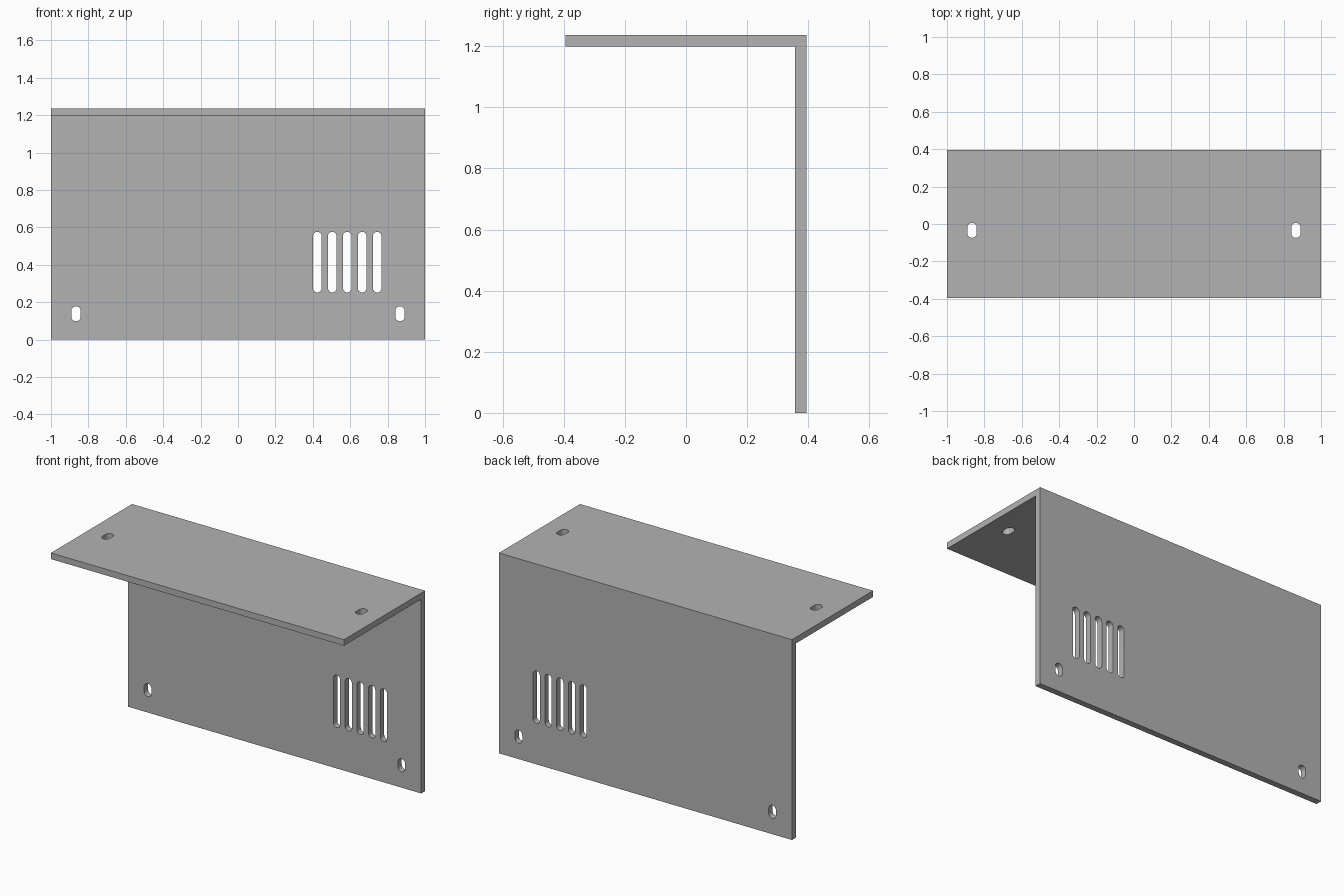
import bpy, bmesh, math
from mathutils import Matrix, Vector

cube = bpy.data.objects.get("Cube")
if cube:
    bpy.data.objects.remove(cube, do_unlink=True)

HEIGHT, HALF_DEPTH, THICK = 1.236, 0.395, 0.038
GREY = (0.45, 0.45, 0.45, 1)

metal = bpy.data.materials.new("grey metal")
metal.use_nodes = True
metal.diffuse_color = GREY
metal.node_tree.nodes["Principled BSDF"].inputs["Base Color"].default_value = GREY


def prism(bm, points, offset):
    """Extrude a closed outline into a solid."""
    face = bm.faces.new([bm.verts.new(p) for p in points])
    result = bmesh.ops.extrude_face_region(bm, geom=[face])
    verts = [v for v in result["geom"] if isinstance(v, bmesh.types.BMVert)]
    bmesh.ops.translate(bm, verts=verts, vec=offset)


def slot(bm, centre, width, length, frame, segments=12):
    """Round-ended slot, long along local y, cutting along local z."""
    r, points = width / 2, []
    for end in (1, -1):
        for i in range(segments + 1):
            a = math.pi * i / segments
            local = Vector((end * r * math.cos(a),
                            end * (length / 2 - r + r * math.sin(a)), -0.1))
            points.append(Vector(centre) + frame @ local)
    prism(bm, points, frame @ Vector((0, 0, 0.2)))


def make_object(name, bm):
    bmesh.ops.recalc_face_normals(bm, faces=bm.faces)
    mesh = bpy.data.meshes.new(name)
    bm.to_mesh(mesh)
    bm.free()
    mesh.materials.append(metal)
    obj = bpy.data.objects.new(name, mesh)
    bpy.context.collection.objects.link(obj)
    return obj


# L-shaped bracket: upright back panel with a top flange
d, t, h = HALF_DEPTH, THICK, HEIGHT
outline = [(-d, h), (d, h), (d, 0), (d - t, 0), (d - t, h - t), (-d, h - t)]
bm = bmesh.new()
prism(bm, [(-1, y, z) for y, z in outline], (2, 0, 0))
bracket = make_object("angle_bracket", bm)

# Slot cutters: mounting holes in both panels and a row of vents
bm = bmesh.new()
flat = Matrix.Identity(3)
upright = Matrix.Rotation(math.pi / 2, 3, "X")
for side in (-1, 1):
    slot(bm, (side * 0.866, -0.034, h - t / 2), 0.05, 0.08, flat)
    slot(bm, (side * 0.866, d - t / 2, 0.138), 0.05, 0.08, upright)
for i in range(5):
    slot(bm, (0.424 + 0.08 * i, d - t / 2, 0.414), 0.046, 0.324, upright)
cutter = make_object("slot_cutter", bm)
cutter.hide_render = True

# Cut the slots, then discard the cutter
cut = bracket.modifiers.new("slots", "BOOLEAN")
cut.operation = "DIFFERENCE"
cut.solver = "EXACT"
cut.object = cutter
bpy.ops.object.select_all(action="DESELECT")
bracket.select_set(True)
bpy.context.view_layer.objects.active = bracket
bpy.ops.object.modifier_apply(modifier=cut.name)
bpy.data.objects.remove(cutter, do_unlink=True)
bpy.ops.object.shade_smooth_by_angle(angle=math.radians(30))
